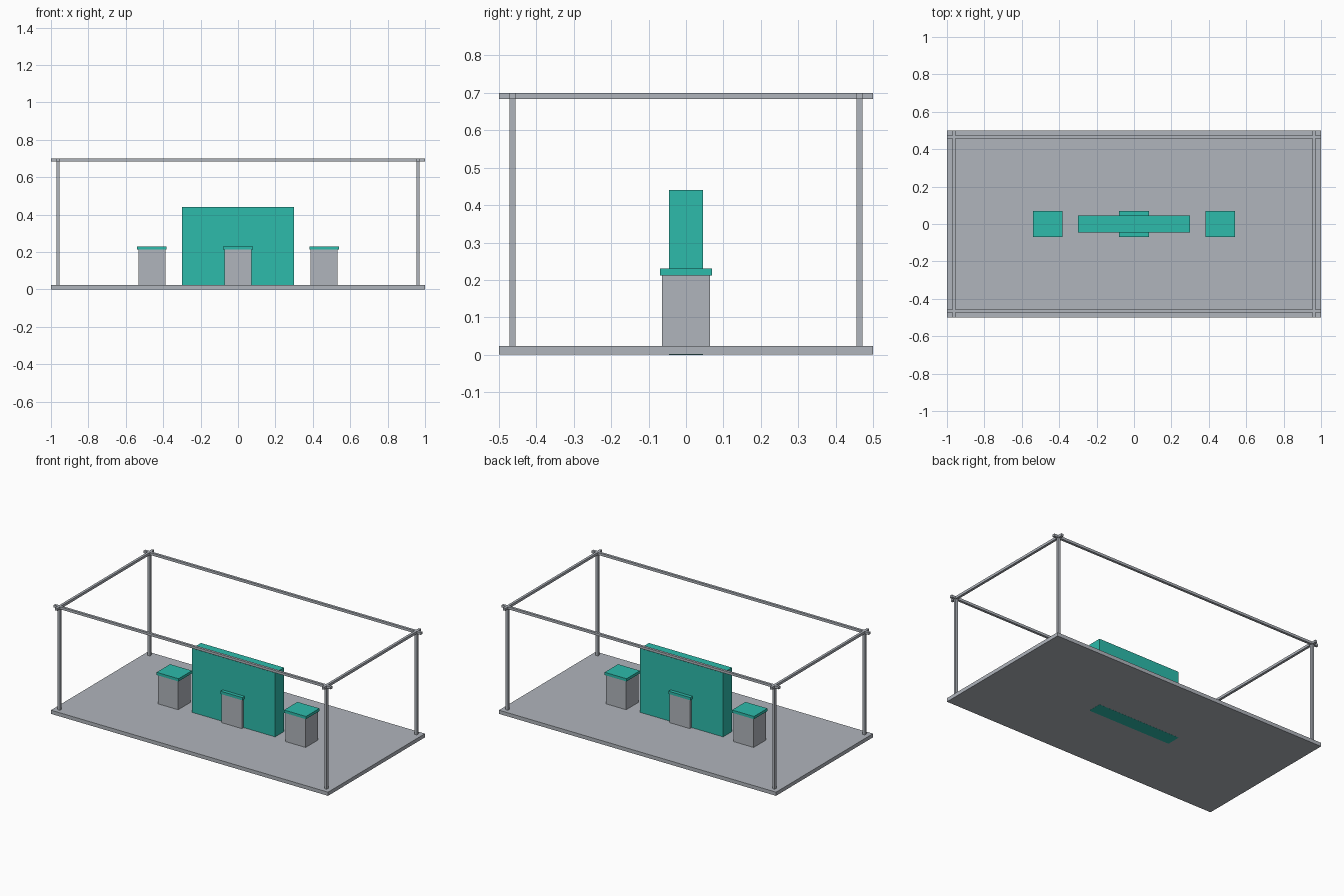
import bpy

if "Cube" in bpy.data.objects:
    bpy.data.objects.remove(bpy.data.objects["Cube"], do_unlink=True)


def material(name, r, g, b):
    m = bpy.data.materials.new(name)
    m.use_nodes = True
    m.diffuse_color = (r, g, b, 1)
    m.node_tree.nodes["Principled BSDF"].inputs["Base Color"].default_value = (r, g, b, 1)
    return m


grey = material("light grey", 0.434, 0.462, 0.503)
teal = material("teal", 0.026, 0.497, 0.407)


def box(name, x, y, z, mat):
    """Box spanning the given (low, high) range on each axis."""
    spans = (x, y, z)
    bpy.ops.mesh.primitive_cube_add(size=1, location=[(a + b) / 2 for a, b in spans])
    ob = bpy.context.object
    ob.name = name
    ob.scale = [b - a for a, b in spans]
    bpy.ops.object.transform_apply(location=False, rotation=False, scale=True)
    ob.data.materials.append(mat)
    return ob


def around(centre, half):
    return (centre - half, centre + half)


FLOOR = 0.024
TOP = 0.70
BAR = 0.008          # half thickness of the frame bars
POST_X, POST_Y = 0.963, 0.464

# Floor and the wall standing through it
box("floor", (-1, 1), (-0.5, 0.5), (0, FLOOR), grey)
box("centre_wall", (-0.3, 0.3), (-0.046, 0.046), (-0.0005, 0.441), teal)

# Counters with overhanging tops
for label, x in (("right", -0.46), ("centre", 0), ("left", 0.46)):
    box(label + "_counter", around(x, 0.073), around(0, 0.064), (FLOOR, 0.212), grey)
    box(label + "_counter_top", around(x, 0.079), around(0, 0.069), (0.212, 0.23), teal)

# Open frame: corner posts and overhead bars with overlapping ends
rail = (TOP - 2 * BAR, TOP)
for side, sx in (("right", -1), ("left", 1)):
    box(side + "_top_bar", around(sx * POST_X, BAR), (-0.5, 0.5), rail, grey)
    for end, sy in (("front", -1), ("back", 1)):
        box(f"{end}_{side}_post", around(sx * POST_X, BAR), around(sy * POST_Y, BAR),
            (FLOOR, TOP), grey)
for end, sy in (("front", -1), ("back", 1)):
    box(end + "_top_bar", (-1, 1), around(sy * POST_Y, BAR), rail, grey)
